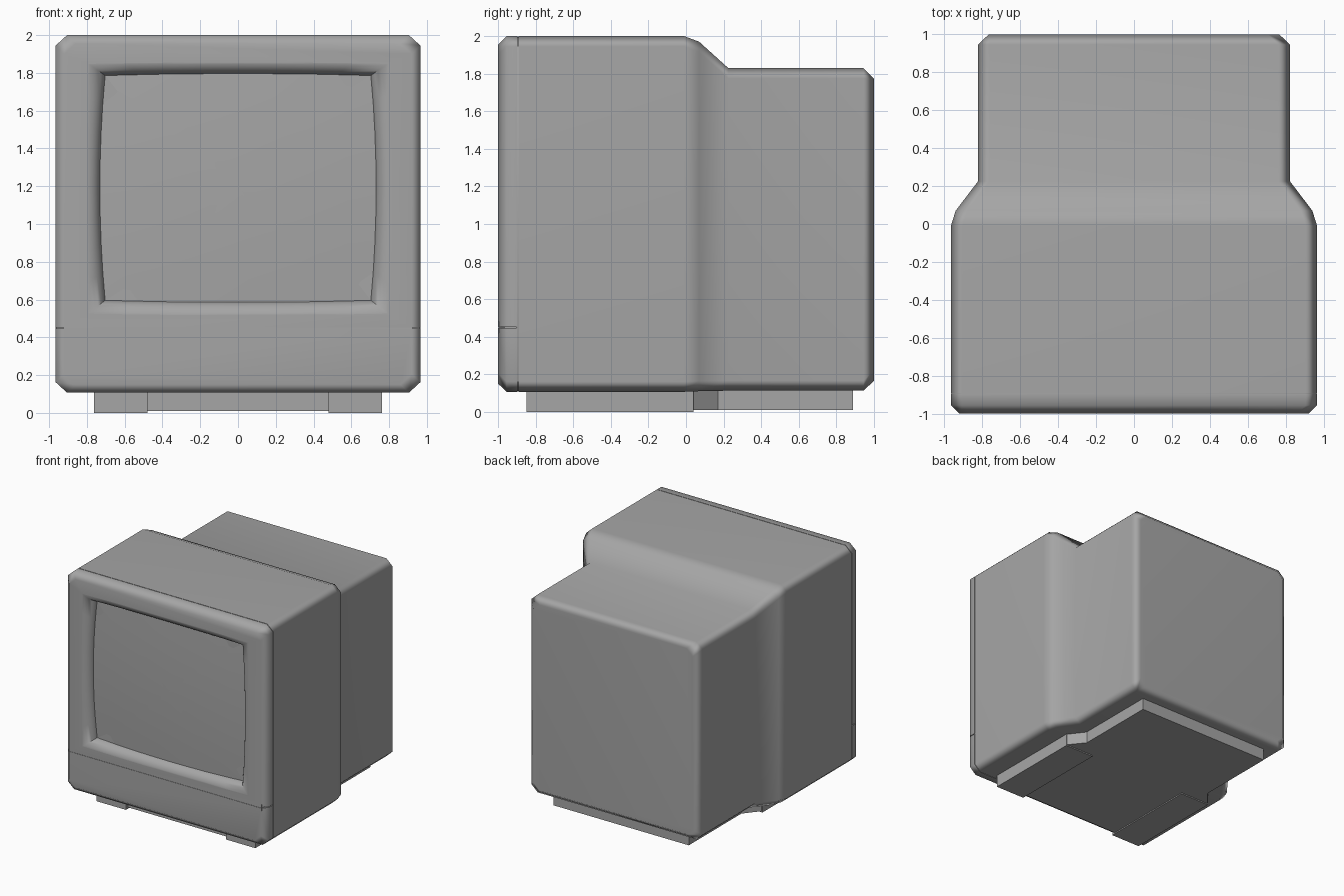
import bpy, bmesh, math
from mathutils import Vector

if "Cube" in bpy.data.objects:
    bpy.data.objects.remove(bpy.data.objects["Cube"])

grey = bpy.data.materials.new("plastic grey")
grey.use_nodes = True
colour = (0.38, 0.38, 0.38, 1)
grey.diffuse_color = colour
grey.node_tree.nodes["Principled BSDF"].inputs["Base Color"].default_value = colour


def octagon(y, hx, z0, z1, cx=0.06, cz=0.055):
    """Rectangle with cut corners, standing across the y axis."""
    return [Vector((x, y, z)) for x, z in (
        (hx, z0 + cz), (hx, z1 - cz), (hx - cx, z1), (cx - hx, z1),
        (-hx, z1 - cz), (-hx, z0 + cz), (cx - hx, z0), (hx - cx, z0))]


def bulged(y, hx, z0, z1, bulge_x=0.027, bulge_z=0.008, steps=8):
    """Tube-screen outline: a rectangle with gently bowed sides."""
    pts = []
    mid, hz = (z0 + z1) / 2, (z1 - z0) / 2
    for side in range(4):
        for i in range(steps):
            t = 2 * i / steps - 1
            bow = 1 - t * t
            a, b = [(hx + bulge_x * bow, t * hz), (-t * hx, hz + bulge_z * bow),
                    (-hx - bulge_x * bow, -t * hz), (t * hx, -hz - bulge_z * bow)][side]
            pts.append(Vector((a, y, mid + b)))
    return pts


def finish(name, bm, angle=50):
    bmesh.ops.recalc_face_normals(bm, faces=bm.faces[:])
    mesh = bpy.data.meshes.new(name)
    bm.to_mesh(mesh)
    bm.free()
    obj = bpy.data.objects.new(name, mesh)
    bpy.context.collection.objects.link(obj)
    mesh.materials.append(grey)
    smooth(obj, angle)
    return obj


def select(obj):
    bpy.ops.object.select_all(action='DESELECT')
    obj.select_set(True)
    bpy.context.view_layer.objects.active = obj


def smooth(obj, angle):
    select(obj)
    bpy.ops.object.shade_smooth_by_angle(angle=math.radians(angle))


def loft(sections):
    """Skin a row of matching outlines and cap both ends."""
    bm = bmesh.new()
    rings = [[bm.verts.new(p) for p in s] for s in sections]
    n = len(rings[0])
    for a, b in zip(rings, rings[1:]):
        for i in range(n):
            j = (i + 1) % n
            bm.faces.new((a[i], a[j], b[j], b[i]))
    bm.faces.new(rings[0])
    bm.faces.new(rings[-1])
    return bm


def slab(name, outline, z0, z1):
    """Flat part made from a plan outline."""
    return finish(name, loft([[Vector((x, y, z)) for x, y in outline] for z in (z0, z1)]), 30)


def weighted(obj):
    mod = obj.modifiers.new("Even shading", 'WEIGHTED_NORMAL')
    mod.keep_sharp = True


# Rear casing: full-width front, sloped shoulder, narrower back
casing = finish("rear_casing", loft([
    octagon(-0.892, 0.965, 0.107, 2.0),
    octagon(-0.01, 0.965, 0.107, 2.0),
    octagon(0.07, 0.94, 0.11, 1.97),
    octagon(0.225, 0.822, 0.113, 1.83),
    octagon(0.945, 0.822, 0.113, 1.83),
    octagon(1.0, 0.765, 0.165, 1.775)]))
weighted(casing)

# Recessed joint between casing and bezel
finish("casing_joint", loft([octagon(y, 0.961, 0.111, 1.996) for y in (-0.902, -0.885)]))


# Front slab, split into the screen bezel and the lower panel
def front_piece(name, cut_z, direction):
    bm = loft([octagon(-0.897, 0.965, 0.107, 2.0),
               octagon(-0.955, 0.965, 0.107, 2.0),
               octagon(-1.0, 0.92, 0.15, 1.955)])
    cut = bmesh.ops.bisect_plane(bm, geom=bm.verts[:] + bm.edges[:] + bm.faces[:],
                                 plane_co=(0, 0, cut_z), plane_no=(0, 0, direction),
                                 clear_inner=True)
    rim = [e for e in cut["geom_cut"] if isinstance(e, bmesh.types.BMEdge)]
    bmesh.ops.holes_fill(bm, edges=rim)
    return finish(name, bm)


bezel = front_piece("screen_bezel", 0.453, 1)
panel = front_piece("lower_panel", 0.447, -1)
weighted(panel)
slab("panel_joint", [(-0.925, -0.997), (0.925, -0.997), (0.925, -0.9), (-0.925, -0.9)],
     0.42, 0.48)

# Opening in the bezel with a rounded lip
lip = []
for i in range(8):
    t = math.radians(90 * i / 7)
    d = 1 - math.sin(t)
    lip.append(bulged(-1.001 + 0.085 * (1 - math.cos(t)), 0.702 + 0.1 * d,
                      0.597 - 0.08 * d, 1.785 + 0.07 * d, 0.027 - 0.02 * d))
cutter = finish("opening_cutter", loft(lip))
cutter.hide_render = True
mod = bezel.modifiers.new("Opening", 'BOOLEAN')
mod.operation = 'DIFFERENCE'
mod.solver = 'EXACT'
mod.object = cutter
select(bezel)
bpy.ops.object.modifier_apply(modifier=mod.name)
bpy.data.objects.remove(cutter)
smooth(bezel, 50)
weighted(bezel)

# Domed screen
rim = bulged(0, 0.704, 0.594, 1.788)
centre = Vector((0, 0, 1.191))
dome = []
for s in (1, 0.8, 0.6, 0.4, 0.2, 0.02):
    ring = [centre.lerp(p, s) for p in rim]
    for p in ring:
        # Spherical bulge, so the corners sit deepest
        p.y = -0.96 + 0.04 * (p.x ** 2 + (p.z - centre.z) ** 2)
    dome.append(ring)
finish("screen", loft(dome))

# Base plate narrows behind the shoulder, with two long feet under its front
half = [(0.755, -0.82), (0.755, 0.04), (0.65, 0.17), (0.65, 0.89)]
slab("base_plate", half + [(-x, y) for x, y in reversed(half)], 0.01, 0.14)
for side, name in ((1, "left_foot"), (-1, "right_foot")):
    slab(name, [(x * side, y) for x, y in
                ((0.48, -0.85), (0.762, -0.85), (0.762, 0.04), (0.48, 0.04))], 0.0, 0.13)
